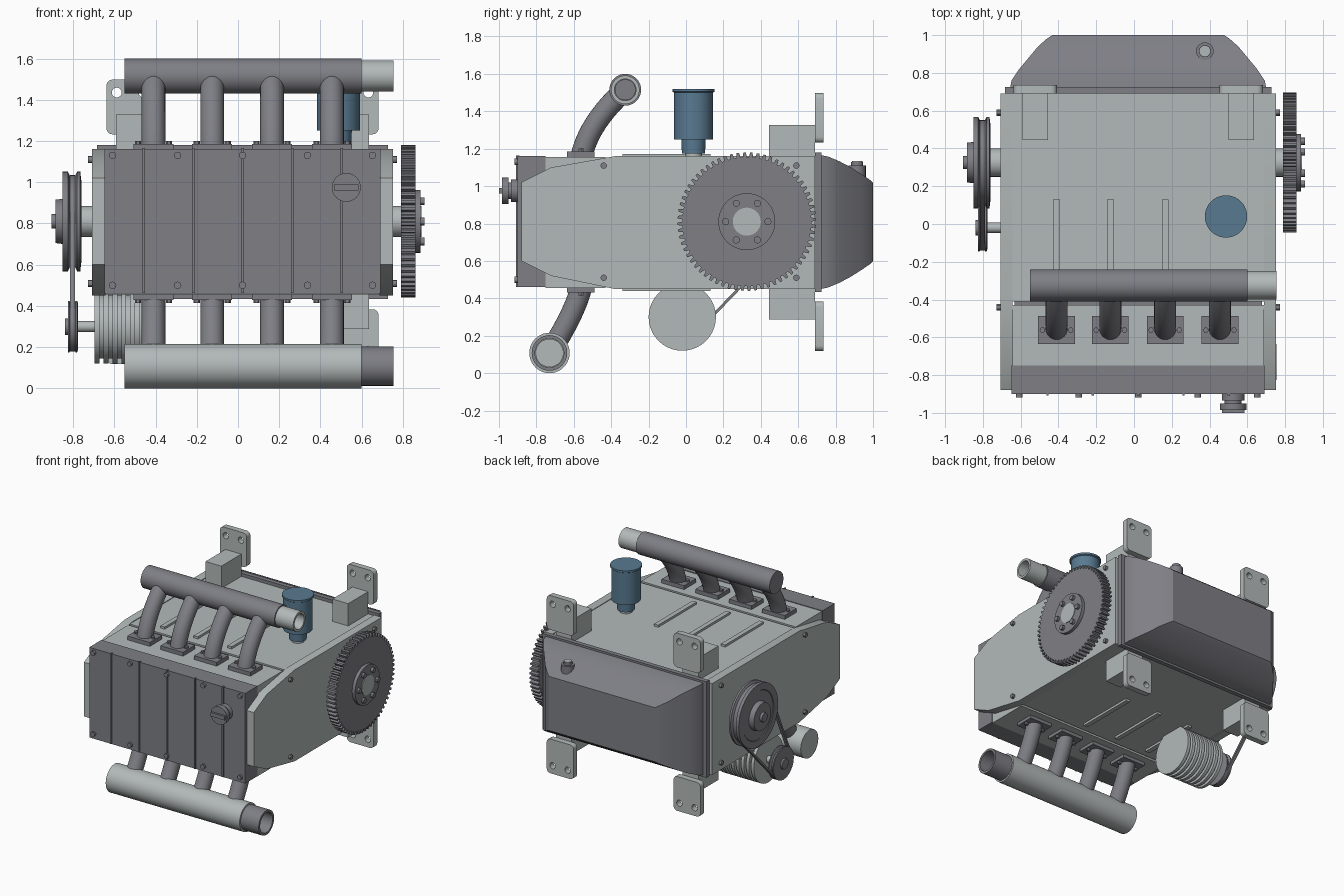
import bpy, bmesh, math
from mathutils import Vector

old = bpy.data.objects.get("Cube")
if old:
    bpy.data.objects.remove(old, do_unlink=True)


def material(name, rgb):
    m = bpy.data.materials.new(name)
    m.use_nodes = True
    m.diffuse_color = (*rgb, 1)
    m.node_tree.nodes["Principled BSDF"].inputs["Base Color"].default_value = (*rgb, 1)
    return m


LIGHT = material("light grey metal", (0.45, 0.49, 0.485))
DARK = material("dark grey metal", (0.21, 0.212, 0.235))
BLUE = material("blue paint", (0.1, 0.195, 0.285))
CX = 0.022                      # centre line of the block
made = []


def finish(name, bm, mat):
    bmesh.ops.recalc_face_normals(bm, faces=bm.faces)
    me = bpy.data.meshes.new(name)
    bm.to_mesh(me)
    bm.free()
    me.materials.append(mat)
    ob = bpy.data.objects.new(name, me)
    bpy.context.collection.objects.link(ob)
    made.append(ob)
    return ob


def loft(name, rings, mat, closed=False):
    """Bridge equal rings of points; cap the ends unless closed."""
    bm = bmesh.new()
    vs = [[bm.verts.new(p) for p in r] for r in rings]
    n = len(vs[0])
    for i in range(len(vs) if closed else len(vs) - 1):
        a, b = vs[i], vs[(i + 1) % len(vs)]
        for j in range(n):
            k = (j + 1) % n
            bm.faces.new((a[j], a[k], b[k], b[j]))
    if not closed:
        bm.faces.new(vs[0])
        bm.faces.new(vs[-1])
    return finish(name, bm, mat)


def place(axis, along, u, v):
    return {"x": (along, u, v), "y": (u, along, v), "z": (u, v, along)}[axis]


def circle(u, v, r, n=32):
    return [(u + r * math.cos(math.tau * i / n), v + r * math.sin(math.tau * i / n))
            for i in range(n)]


def lathe(name, axis, u, v, profile, mat, n=32, closed=False):
    """Turn a profile of (position along axis, radius)."""
    return loft(name, [[place(axis, p, *q) for q in circle(u, v, r, n)]
                       for p, r in profile], mat, closed)


def rod(name, axis, u, v, a, b, r, mat, n=32):
    return lathe(name, axis, u, v, [(a, r), (b, r)], mat, n)


def prism(name, axis, a, b, outline, mat):
    return loft(name, [[place(axis, p, *q) for q in outline] for p in (a, b)], mat)


def box(name, x, y, z, mat):
    return prism(name, "z", *z, [(x[0], y[0]), (x[1], y[0]), (x[1], y[1]), (x[0], y[1])], mat)


# Crankcase and cylinder head
box("crankcase", (CX - 0.67, CX + 0.67), (-0.41, 0.7), (0.455, 1.155), LIGHT)
box("head_gasket", (CX - 0.655, CX + 0.655), (-0.43, -0.41), (0.47, 1.14), DARK)
box("cylinder_head", (CX - 0.665, CX + 0.665), (-0.75, -0.43), (0.455, 1.155), LIGHT)
for x in (-0.41, -0.125, 0.165):
    for z in ((1.15, 1.172), (0.438, 0.46)):
        box("case_rib", (x - 0.018, x + 0.018), (-0.34, 0.13), z, LIGHT)

# End plates with bolts
plate = [(-0.88, 0.6), (-0.88, 1.02), (-0.72, 1.1), (-0.38, 1.16), (0.69, 1.16),
         (0.69, 0.45), (-0.38, 0.45), (-0.72, 0.52)]
for s in (-1, 1):
    prism("end_plate", "x", CX + s * 0.665, CX + s * 0.73, plate, LIGHT)
    for y in (-0.44, 0.59):
        for z in (0.51, 1.11):
            rod("plate_bolt", "x", y, z, CX + s * 0.725, CX + s * 0.75, 0.017, DARK, 12)

# Valve cover with ridges, bolts and filler cap
box("valve_cover", (CX - 0.67, CX + 0.67), (-0.9, -0.75), (0.46, 1.16), DARK)
for i in range(-2, 3):
    x = CX + i * 0.24
    box("cover_ridge", (x - 0.006, x + 0.006), (-0.908, -0.89), (0.462, 1.165), DARK)
    for z in (0.5, 1.13):
        rod("cover_bolt", "y", CX + i * 0.315, z, -0.918, -0.89, 0.018, DARK, 12)
lathe("filler_cap", "y", 0.525, 0.975,
      [(-0.89, 0.06), (-0.935, 0.06), (-0.935, 0.045), (-0.95, 0.045),
       (-0.95, 0.07), (-0.985, 0.07)], DARK)
box("cap_grip", (0.465, 0.585), (-1.0, -0.98), (0.96, 0.99), DARK)

# Oil pan: curved in plan, sloped above and below
box("pan_flange", (CX - 0.705, CX + 0.705), (0.69, 0.725), (0.435, 1.18), DARK)
sections = [(0.71, 0.68, 0.36), (0.76, 0.67, 0.35), (0.82, 0.63, 0.325),
            (0.88, 0.58, 0.293), (0.94, 0.53, 0.255), (0.98, 0.485, 0.228), (1.0, 0.455, 0.21)]
loft("oil_pan", [[(CX - w, y, 0.808 - h), (CX + w, y, 0.808 - h),
                  (CX + w, y, 0.808 + h), (CX - w, y, 0.808 + h)]
                 for y, w, h in sections], DARK)
lathe("drain_plug", "z", 0.375, 0.915,
      [(1.03, 0.047), (1.11, 0.047), (1.11, 0.032), (1.13, 0.032)], DARK, 16)
rod("plug_tip", "z", 0.375, 0.915, 1.12, 1.135, 0.028, LIGHT, 16)


# Mounting brackets: rounded plate with two holes on a block
def rounded(u, v, hu, hv, r):
    pts = []
    for k, (su, sv) in enumerate(((1, 1), (-1, 1), (-1, -1), (1, -1))):
        for i in range(5):
            a = math.pi / 2 * (k + i / 4)
            pts.append((u + su * (hu - r) + r * math.cos(a),
                        v + sv * (hv - r) + r * math.sin(a)))
    return pts


def holed_plate(name, y0, y1, outline, holes, mat):
    bm = bmesh.new()
    for loop in [outline] + holes:
        vs = [bm.verts.new((u, y0, v)) for u, v in loop]
        for i, v in enumerate(vs):
            bm.edges.new((vs[i - 1], v))
    bmesh.ops.triangle_fill(bm, edges=bm.edges[:], use_beauty=True)
    out = bmesh.ops.extrude_face_region(bm, geom=bm.faces[:])
    moved = [g for g in out["geom"] if isinstance(g, bmesh.types.BMVert)]
    bmesh.ops.translate(bm, verts=moved, vec=(0, y1 - y0, 0))
    finish(name, bm, mat)


for x in (CX - 0.545, CX + 0.545):
    for s in (-1, 1):
        z = 0.808 + s * 0.557
        holes = [circle(x + d, z + s * 0.07, 0.024, 16) for d in (-0.065, 0.065)]
        holed_plate("bracket_plate", 0.69, 0.735, rounded(x, z, 0.115, 0.133, 0.03), holes, LIGHT)
        box("bracket_block", (x - 0.068, x + 0.068), (0.445, 0.69),
            sorted((0.808 + s * 0.34, 0.808 + s * 0.52)), LIGHT)

# Flywheel with teeth, hub and bolts
CY, CZ, TEETH = 0.325, 0.81, 64
rim = []
for i in range(TEETH):
    for f, r in ((0, 0.345), (0.15, 0.37), (0.5, 0.37), (0.65, 0.345)):
        a = math.tau * (i + f) / TEETH
        rim.append((CY + r * math.cos(a), CZ + r * math.sin(a)))
prism("flywheel", "x", 0.79, 0.86, rim, DARK)
rod("flywheel_hub", "x", CY, CZ, 0.85, 0.885, 0.152, DARK, 48)
rod("crankshaft", "x", CY, CZ, -0.77, 0.89, 0.075, LIGHT)
for i in range(6):
    a = math.tau * i / 6
    rod("hub_bolt", "x", CY + 0.113 * math.cos(a), CZ + 0.113 * math.sin(a),
        0.88, 0.905, 0.019, DARK, 12)

# Drive pulleys and belt
lathe("crank_pulley", "x", CY, CZ,
      [(-0.76, 0.2), (-0.765, 0.242), (-0.78, 0.242), (-0.795, 0.212), (-0.81, 0.212),
       (-0.825, 0.242), (-0.85, 0.242), (-0.85, 0.19), (-0.845, 0.185), (-0.845, 0.11),
       (-0.885, 0.105), (-0.885, 0.035), (-0.905, 0.035)], DARK, 48)
AY, AZ = -0.02, 0.3
lathe("small_pulley", "x", AY, AZ,
      [(-0.775, 0.11), (-0.78, 0.125), (-0.788, 0.125), (-0.796, 0.105), (-0.81, 0.105),
       (-0.817, 0.125), (-0.825, 0.125), (-0.825, 0.04), (-0.84, 0.04)], DARK)
R1, R2 = 0.21, 0.105
gap = math.hypot(AY - CY, AZ - CZ)
aim = math.atan2(AZ - CZ, AY - CY)
phi = math.acos((R1 - R2) / gap)
rings = []
for cy, cz, r, a0, a1 in ((CY, CZ, R1, phi, math.tau - phi), (AY, AZ, R2, -phi, phi)):
    for i in range(25):
        a = aim + a0 + (a1 - a0) * i / 24
        rings.append([(x, cy + q * math.cos(a), cz + q * math.sin(a))
                      for x, q in ((-0.79, r), (-0.815, r), (-0.815, r + 0.015), (-0.79, r + 0.015))])
loft("drive_belt", rings, DARK, closed=True)

# Finned generator
rod("generator_shaft", "x", AY, AZ, -0.79, -0.68, 0.027, LIGHT, 16)
fins = []
for i in range(8):
    x = -0.695 + i * 0.043
    fins += [(x, 0.18), (x + 0.024, 0.18), (x + 0.024, 0.155), (x + 0.043, 0.155)]
lathe("generator_body", "x", AY, AZ, fins[:-2], LIGHT, 40)


# Manifolds: pipe, open sleeve, curved runners and flanges
def runner(name, x, p, ctrl, q, r, mat, steps=10):
    p, ctrl, q = (Vector((0, *v)) for v in (p, ctrl, q))
    rings = []
    for i in range(steps + 1):
        t = i / steps
        c = p * (1 - t) ** 2 + ctrl * 2 * t * (1 - t) + q * t * t
        d = ((ctrl - p) * (1 - t) + (q - ctrl) * t).normalized()
        rings.append([(x + u, c.y - d.z * v, c.z + d.y * v) for u, v in circle(0, 0, r, 24)])
    loft(name, rings, mat)


def manifold(name, y, z, r, end_r, pipe, sleeve, start, ctrl, s):
    rod(name + "_pipe", "x", y, z, -0.55, 0.6, r, pipe, 40)
    rod(name + "_inner", "x", y, z, 0.59, 0.64, end_r - 0.02, pipe, 40)
    lathe(name + "_sleeve", "x", y, z,
          [(0.59, end_r), (0.755, end_r), (0.755, end_r - 0.018), (0.59, end_r - 0.018)],
          sleeve, 40, closed=True)
    for x in (-0.41, -0.125, 0.165, 0.455):
        runner(name + "_runner", x, start, ctrl, (y, z), 0.058, DARK)
        f = start[1]
        box(name + "_flange", (x - 0.097, x + 0.097), (-0.635, -0.488),
            sorted((f - s * 0.02, f + s * 0.03)), DARK)
        for d in (-0.075, 0.075):
            rod(name + "_nut", "z", x + d, -0.562, f, f + s * 0.045, 0.015, DARK, 6)


manifold("intake", -0.325, 1.515, 0.085, 0.076, DARK, LIGHT, (-0.56, 1.155), (-0.52, 1.34), 1)
manifold("exhaust", -0.73, 0.108, 0.108, 0.095, LIGHT, DARK, (-0.56, 0.46), (-0.59, 0.33), -1)

# Oil filter
lathe("oil_filter", "z", 0.487, 0.04,
      [(1.175, 0.062), (1.25, 0.065), (1.25, 0.104), (1.5, 0.104), (1.505, 0.112),
       (1.52, 0.112)], BLUE, 40)
rod("filter_seat", "z", 0.487, 0.04, 1.15, 1.18, 0.045, LIGHT, 24)

# Smooth the round parts, keep the edges crisp
for ob in bpy.context.selected_objects:
    ob.select_set(False)
for ob in made:
    ob.select_set(True)
bpy.context.view_layer.objects.active = made[0]
bpy.ops.object.shade_smooth_by_angle(angle=math.radians(30))
